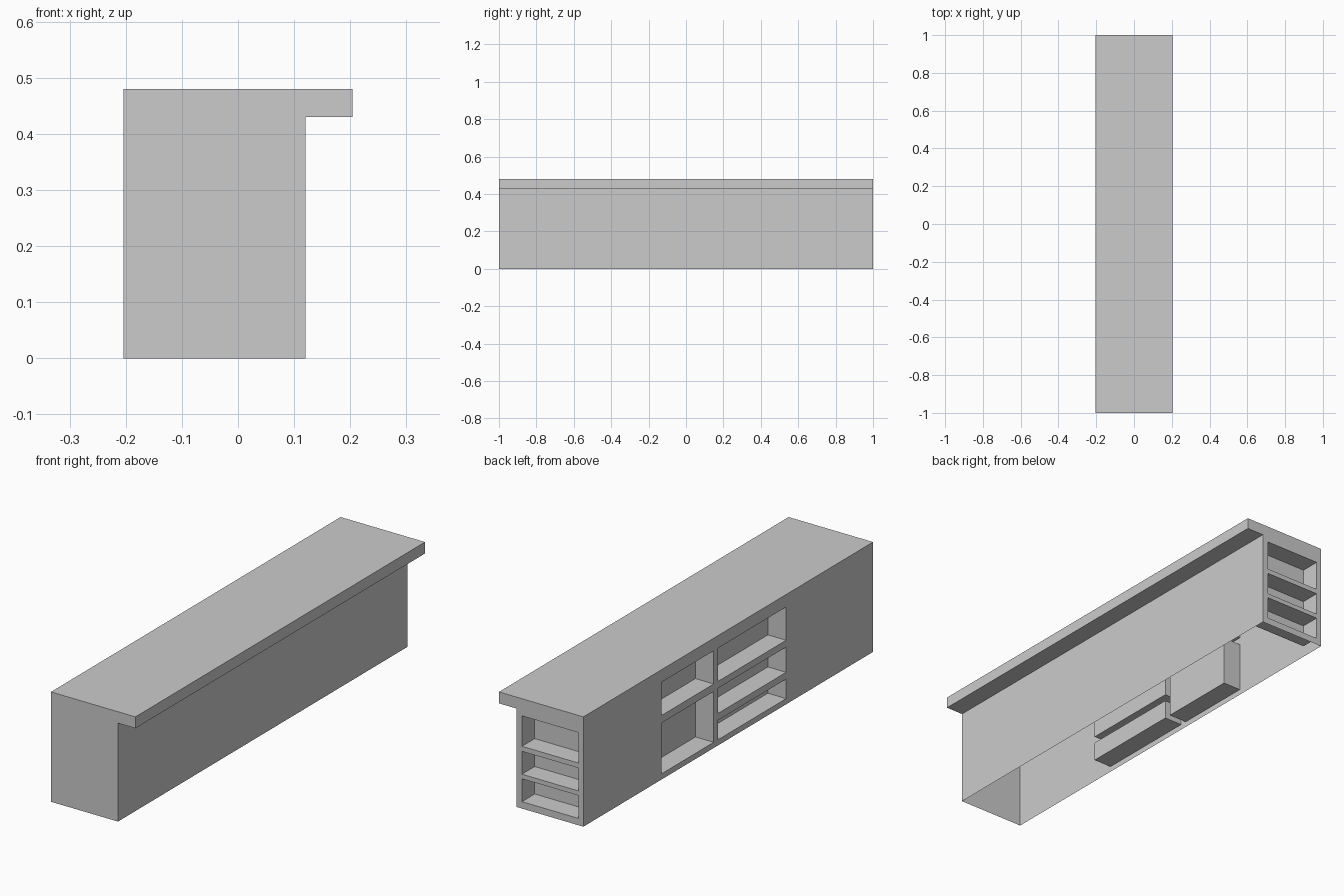
import bpy, bmesh
from mathutils import Vector, Matrix

if "Cube" in bpy.data.objects:
    bpy.data.objects.remove(bpy.data.objects["Cube"])

def make_object(name, bm):
    bmesh.ops.recalc_face_normals(bm, faces=bm.faces)
    mesh = bpy.data.meshes.new(name)
    bm.to_mesh(mesh)
    bm.free()
    obj = bpy.data.objects.new(name, mesh)
    bpy.context.collection.objects.link(obj)
    return obj

# Counter body: side profile with overhanging top, extruded along y
BACK, FRONT, LIP = -0.204, 0.12, 0.204
profile = [(BACK, 0), (FRONT, 0), (FRONT, 0.43), (LIP, 0.43), (LIP, 0.48), (BACK, 0.48)]
bm = bmesh.new()
face = bm.faces.new([bm.verts.new((x, -1, z)) for x, z in profile])
ext = bmesh.ops.extrude_face_region(bm, geom=[face])
bmesh.ops.translate(bm, vec=(0, 2, 0),
                    verts=[v for v in ext["geom"] if isinstance(v, bmesh.types.BMVert)])
counter = make_object("counter", bm)

# Shelf niches, all cut from one helper object
cut = bmesh.new()

def niche(x0, x1, y0, y1, z0, z1):
    lo, hi = Vector((x0, y0, z0)), Vector((x1, y1, z1))
    bmesh.ops.create_cube(cut, size=1, matrix=Matrix.Translation((lo + hi) / 2)
                          @ Matrix.Diagonal((*(hi - lo), 1)))

DEPTH = 0.088
# Side columns: y range and shelf heights
for y0, y1, rows in [(0.10, 0.46, [(0.025, 0.247), (0.28, 0.425)]),
                     (-0.40, 0.07, [(0.025, 0.11), (0.14, 0.25), (0.28, 0.425)])]:
    for z0, z1 in rows:
        niche(BACK - 0.1, BACK + DEPTH, y0, y1, z0, z1)
# End column
for z0, z1 in [(0.03, 0.13), (0.15, 0.25), (0.272, 0.405)]:
    niche(-0.18, 0.093, 1 - DEPTH, 1.1, z0, z1)
cutter = make_object("niche_cutter", cut)
cutter.hide_render = True

mod = counter.modifiers.new("niches", "BOOLEAN")
mod.operation = "DIFFERENCE"
mod.solver = "EXACT"
mod.object = cutter
bpy.context.view_layer.objects.active = counter
bpy.ops.object.modifier_apply(modifier=mod.name)
bpy.data.objects.remove(cutter)

# Open underside, leaving a hollow shell with the niche pockets inside
bm = bmesh.new()
bm.from_mesh(counter.data)
bottom = [f for f in bm.faces if all(abs(v.co.z) < 1e-4 for v in f.verts)]
bmesh.ops.delete(bm, geom=bottom, context="FACES")
bm.to_mesh(counter.data)
bm.free()
